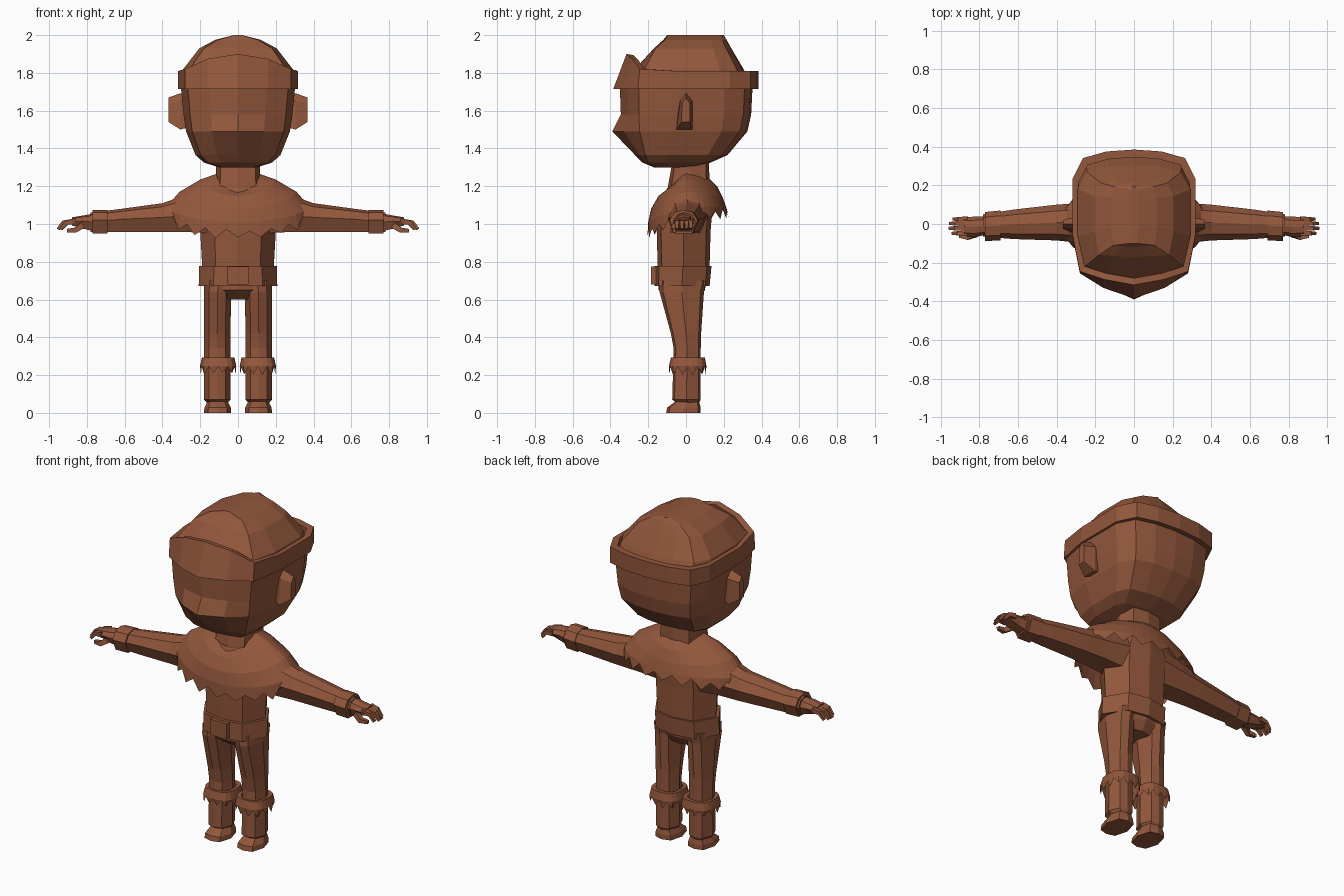
import bpy, bmesh, math, random
from mathutils import Vector

if "Cube" in bpy.data.objects:
    bpy.data.objects.remove(bpy.data.objects["Cube"])

random.seed(4)
mat = bpy.data.materials.new("brown")
mat.diffuse_color = (0.29, 0.095, 0.045, 1)
mat.use_nodes = True
mat.node_tree.nodes["Principled BSDF"].inputs["Base Color"].default_value = mat.diffuse_color


def loft(name, rings, cap0=True, cap1=True, loop=False, side=1):
    """Skin a list of equal-length closed rings; side=-1 mirrors in x."""
    bm = bmesh.new()
    vs = [[bm.verts.new((p[0] * side, p[1], p[2])) for p in r] for r in rings]
    n = len(vs[0])
    for a in range(len(vs) if loop else len(vs) - 1):
        r, s = vs[a], vs[(a + 1) % len(vs)]
        for i in range(n):
            j = (i + 1) % n
            bm.faces.new((r[i], r[j], s[j], s[i]))
    if not loop:
        if cap0:
            bm.faces.new(vs[0])
        if cap1:
            bm.faces.new(vs[-1])
    bmesh.ops.recalc_face_normals(bm, faces=bm.faces)
    me = bpy.data.meshes.new(name)
    bm.to_mesh(me)
    bm.free()
    me.materials.append(mat)
    ob = bpy.data.objects.new(name, me)
    bpy.context.collection.objects.link(ob)
    return ob


def full(half):
    """Mirror a half section (first and last points on x = 0) into a ring."""
    return half + [(-x, y, z) for x, y, z in half[-2:0:-1]]


def skull(z, w, f, c, b, peak=0.0):
    """Head section: half width, front centre y, face corner y, back y."""
    d = b - c
    pts = [(0, f, z + peak), (.5 * w, c + (f - c) * .58, z + peak * .72), (.88 * w, c, z + peak * .12),
           (w, c + .3 * d, z), (w, c + .76 * d, z), (.83 * w, c + .93 * d, z),
           (.45 * w, b - .01, z), (0, b, z)]
    return full(pts)


def oct_ring(cx, z, w, f, b, k=.62, hy=.84):
    """Eight-sided section with edges at front, back and sides."""
    m = (f + b) / 2
    h = (b - f) / 2
    u = [(0, -1), (k, -hy), (1, 0), (k, hy), (0, 1), (-k, hy), (-1, 0), (-k, -hy)]
    return [(cx + w * a, m + h * q, z) for a, q in u]


# Head
loft("head", [
    skull(1.30, .10, -.17, -.14, .04),
    skull(1.325, .18, -.23, -.20, .13),
    skull(1.365, .225, -.27, -.215, .22),
    skull(1.49, .275, -.39, -.245, .325),
    skull(1.58, .288, -.345, -.25, .345),
    skull(1.72, .302, -.35, -.25, .352),
    skull(1.82, .29, -.27, -.22, .305),
    skull(1.93, .205, -.17, -.16, .24),
    skull(1.975, .12, -.12, -.11, .215),
    skull(2.00, .02, -.10, -.10, .20)])

# Headband rising to a peak over the brow
loft("headband", [
    skull(1.715, .318, -.385, -.255, .385),
    skull(1.81, .318, -.315, -.245, .385, .09),
    skull(1.81, .288, -.28, -.22, .345, .085),
    skull(1.72, .288, -.32, -.22, .345)], loop=True)

# Neck and torso
loft("neck", [oct_ring(0, 1.12, .12, -.11, .13, .8), oct_ring(0, 1.34, .115, -.07, .12, .8)])
loft("torso", [
    oct_ring(0, .60, .09, -.08, .07),
    oct_ring(0, .65, .17, -.145, .10),
    oct_ring(0, .78, .19, -.15, .125),
    oct_ring(0, .96, .20, -.155, .13),
    oct_ring(0, 1.08, .20, -.15, .14),
    oct_ring(0, 1.19, .14, -.10, .13)])

# Belt and buckle
loft("belt", [oct_ring(0, .672, .208, -.168, .125), oct_ring(0, .777, .206, -.168, .135),
              oct_ring(0, .777, .18, -.14, .11), oct_ring(0, .672, .18, -.14, .11)], loop=True)
loft("belt_buckle", [[(-.055, y, .68), (.055, y, .68), (.055, y, .775), (-.055, y, .775)]
                     for y in (-.185, -.145)])


# Ragged shoulder cape
def cape_ring(rx, f, b, zf, zs, zb, rag=0.0, n=40):
    out = []
    for i in range(n):
        a = math.tau * i / n
        s, c = math.sin(a), math.cos(a)          # a = 0 faces the front
        z = zs + ((zf if c > 0 else zb) - zs) * abs(c) ** 1.3
        y = f * c if c > 0 else -b * c
        k = 1.0
        if rag:
            d = rag * random.uniform(.5, 1.0) * (-1 if i % 2 == 0 else 1)
            z += d * (1 if abs(s) < .93 else .4)
            k = 1 - d * .5
        out.append((rx * s * k, y * k, z))
    return out


cape = [cape_ring(.115, -.105, .125, 1.17, 1.265, 1.24),
        cape_ring(.20, -.145, .165, 1.15, 1.235, 1.20),
        cape_ring(.31, -.185, .195, 1.08, 1.17, 1.14),
        cape_ring(.38, -.20, .212, 1.01, 1.09, 1.09),
        cape_ring(.385, -.203, .222, .945, 1.04, 1.055, .028)]
loft("ragged_cape", cape, False, False)


def arm_ring(x, top, mid, bot, f, b):
    c = (f + b) / 2
    h = (b - f) / 2
    return [(x, c, top), (x, c - .65 * h, top - .25 * (top - mid)), (x, f, mid), (x, c - .6 * h, bot),
            (x, c + .6 * h, bot), (x, b, mid), (x, c + .65 * h, top - .25 * (top - mid))]


def tube(name, path, w, h, side):
    """Tapering square digit along a path of points."""
    rings = []
    for i, (x, y, z) in enumerate(path):
        t = 1 - .5 * i / (len(path) - 1)
        d = Vector(path[min(i + 1, len(path) - 1)]) - Vector(path[max(i - 1, 0)])
        d.normalize()
        nx, nz = -d.z * h * t, d.x * h * t
        rings.append([(x + nx, y - w * t, z + nz), (x + nx, y + w * t, z + nz),
                      (x - nx, y + w * t, z - nz), (x - nx, y - w * t, z - nz)])
    loft(name, rings, side=side)


def ragged_cuff(name, cx, side, n=24):
    """Boot cuff with a zigzag lower edge."""
    def ring(w, f, b, z, rag=0):
        o = []
        for i in range(n):
            a = math.tau * i / n
            s, c = math.sin(a), math.cos(a)
            r = 1 / (abs(s) ** 3 + abs(c) ** 3) ** (1 / 3)
            dz = rag * random.uniform(.7, 1) if i % 2 else 0
            o.append((cx + w * s * r, (f + b) / 2 - (b - f) / 2 * c * r, z - dz))
        return o
    loft(name, [ring(.065, -.06, .075, .29), ring(.086, -.08, .10, .292),
                ring(.096, -.091, .108, .248), ring(.092, -.088, .105, .245, .045)],
         False, False, side=side)


for side, tag in ((1, "left"), (-1, "right")):
    # Ear
    loft(tag + "_ear", [
        [(.27, -.035, 1.51), (.27, .03, 1.51), (.27, .03, 1.66), (.27, .0, 1.69), (.27, -.035, 1.66)],
        [(.305, -.05, 1.50), (.305, .035, 1.50), (.305, .035, 1.65), (.305, 0, 1.692), (.305, -.03, 1.65)],
        [(.368, -.025, 1.54), (.368, .02, 1.54), (.368, .02, 1.64), (.368, 0, 1.67), (.368, -.02, 1.64)]],
        side=side)
    # Arm, wrist cuff and hand
    loft(tag + "_arm", [
        arm_ring(.12, 1.19, 1.06, .95, -.11, .12),
        arm_ring(.26, 1.16, 1.045, .957, -.10, .11),
        arm_ring(.40, 1.11, 1.035, .957, -.085, .10),
        arm_ring(.62, 1.08, 1.025, .957, -.078, .075),
        arm_ring(.78, 1.06, 1.01, .957, -.065, .05)], side=side)
    loft(tag + "_wrist_cuff", [arm_ring(.69, 1.075, 1.02, .95, -.085, .07),
                               arm_ring(.77, 1.075, 1.02, .95, -.088, .062)], side=side)
    loft(tag + "_hand", [
        arm_ring(.765, 1.055, 1.01, .962, -.055, .04),
        arm_ring(.82, 1.045, 1.015, .975, -.068, .038),
        arm_ring(.88, 1.035, 1.012, .992, -.062, .036)], side=side)
    for i, (y, e) in enumerate(((-.048, .945), (-.022, .96), (.003, .957), (.025, .94))):
        tube(f"{tag}_finger_{i + 1}", [(.86, y, 1.014), (e - .035, y, 1.008), (e - .006, y, .972)],
             .0145, .015, side)
    tube(tag + "_thumb", [(.82, -.05, .995), (.86, -.068, .968), (.905, -.062, .965)], .018, .018, side)
    # Leg, ragged cuff and foot
    loft(tag + "_leg", [
        oct_ring(.11, .055, .055, -.05, .07),
        oct_ring(.11, .07, .07, -.073, .078),
        oct_ring(.11, .34, .07, -.065, .078),
        oct_ring(.11, .42, .07, -.08, .08),
        oct_ring(.108, .64, .072, -.14, .095),
        oct_ring(.10, .70, .08, -.14, .11)], side=side)
    ragged_cuff(tag + "_leg_cuff", .105, side)
    loft(tag + "_foot", [
        oct_ring(.108, 0, .072, -.105, .078, .7),
        oct_ring(.108, .028, .07, -.10, .078, .7),
        oct_ring(.108, .065, .052, -.05, .068, .7)], side=side)
